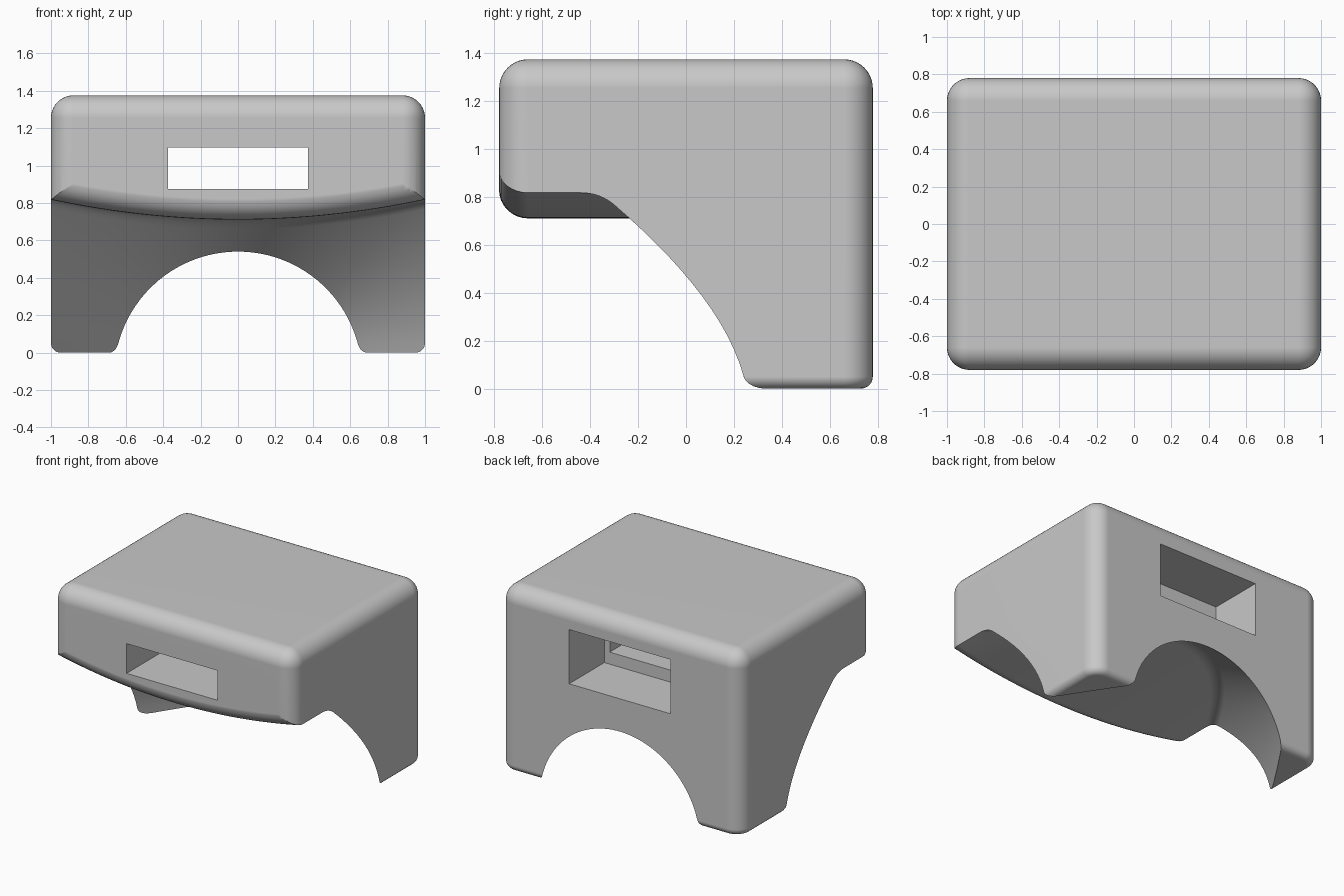
import bpy, bmesh
from math import sin, cos, pi, sqrt

if "Cube" in bpy.data.objects:
    bpy.data.objects.remove(bpy.data.objects["Cube"])

W, D, H = 1.0, 0.78, 1.375     # half width, half depth, height
R = 0.12                       # outer rounding

grey = bpy.data.materials.new("light grey")
grey.use_nodes = True
colour = (0.58, 0.58, 0.58, 1)
grey.diffuse_color = colour
grey.node_tree.nodes["Principled BSDF"].inputs["Base Color"].default_value = colour


def finish(name, bm):
    bmesh.ops.recalc_face_normals(bm, faces=bm.faces)
    mesh = bpy.data.meshes.new(name)
    bm.to_mesh(mesh)
    bm.free()
    mesh.materials.append(grey)
    ob = bpy.data.objects.new(name, mesh)
    bpy.context.collection.objects.link(ob)
    return ob


def block(x, y0, y1, z0, z1):
    bm = bmesh.new()
    bmesh.ops.create_cube(bm, size=1)
    for v in bm.verts:
        v.co.x *= 2 * x
        v.co.y = y1 if v.co.y > 0 else y0
        v.co.z = z1 if v.co.z > 0 else z0
    return bm


def cut(ob, cutter):
    cutter.hide_render = True
    mod = ob.modifiers.new("cut", 'BOOLEAN')
    mod.operation, mod.solver, mod.object = 'DIFFERENCE', 'EXACT', cutter
    bpy.context.view_layer.objects.active = ob
    bpy.ops.object.modifier_apply(modifier=mod.name)
    bpy.data.objects.remove(cutter)


# Body: block with large rounding on top and uprights, small at the base
bm = block(W, -D, D, 0, H)
on_base = lambda e: all(v.co.z < 0.001 for v in e.verts)
bmesh.ops.bevel(bm, geom=[e for e in bm.edges if not on_base(e)], offset=R,
                segments=10, profile=0.5, affect='EDGES')
bmesh.ops.bevel(bm, geom=[e for e in bm.edges if on_base(e)], offset=0.05,
                segments=5, profile=0.5, affect='EDGES')
body = finish("body", bm)


# Hollow below: a tunnel flaring towards the front, under an arched overhang
def underside(x):
    return 0.711 + 0.107 * x * x


def wall_y(x, z):
    # tunnel radius grows as 0.663 + 0.68 t - 0.05 t^2, t measured from the back
    radius = sqrt(x * x + (max(z, 0) + 0.123) ** 2)
    return D - (0.68 - sqrt(0.68 ** 2 - 0.2 * (radius - 0.663))) / 0.1


def column(x):
    top = underside(x)
    # wall from below the ground up to the fillet
    fillet, steps = 0.05, 14
    levels = [-0.3] + [(top - fillet) * k / steps for k in range(steps + 1)]
    pts = [(x, wall_y(x, z), z) for z in levels]
    # fillet into the underside
    y0, y1 = wall_y(x, top - fillet), wall_y(x, top)
    for k in range(1, 9):
        t = k / 8
        y = (1 - t) ** 2 * y0 + 2 * t * (1 - t) * y1 + t * t * (y1 - 0.08)
        pts.append((x, y, top - fillet * (1 - t) ** 2))
    # bull nose at the front, then out and down
    for k in range(9):
        b = k * pi / 16
        pts.append((x, R - D - (R + 0.001) * sin(b), top + R * (1 - cos(b))))
    pts += [(x, -1.2, top + R), (x, -1.2, -0.3)]
    return pts


N = 64
bm = bmesh.new()
grid = [[bm.verts.new(p) for p in column(1.05 * (2 * i / N - 1))] for i in range(N + 1)]
for a, b in zip(grid, grid[1:]):
    for j in range(len(a)):
        bm.faces.new((a[j - 1], a[j], b[j], b[j - 1]))
bm.faces.new(grid[0])
bm.faces.new(grid[-1])
cut(body, finish("hollow_cutter", bm))

# Slot through the front, opening into a larger pocket at the back
cut(body, finish("slot_cutter", block(0.375, -1, 0.5, 0.875, 1.097)))
cut(body, finish("pocket_cutter", block(0.42, 0.365, 1, 0.785, 1.19)))

# Smooth roundings, flat large faces
bpy.ops.object.select_all(action='DESELECT')
body.select_set(True)
bpy.context.view_layer.objects.active = body
bpy.ops.object.shade_smooth_by_angle(angle=pi / 6)
weighted = body.modifiers.new("flat_faces", 'WEIGHTED_NORMAL')
weighted.keep_sharp = True
